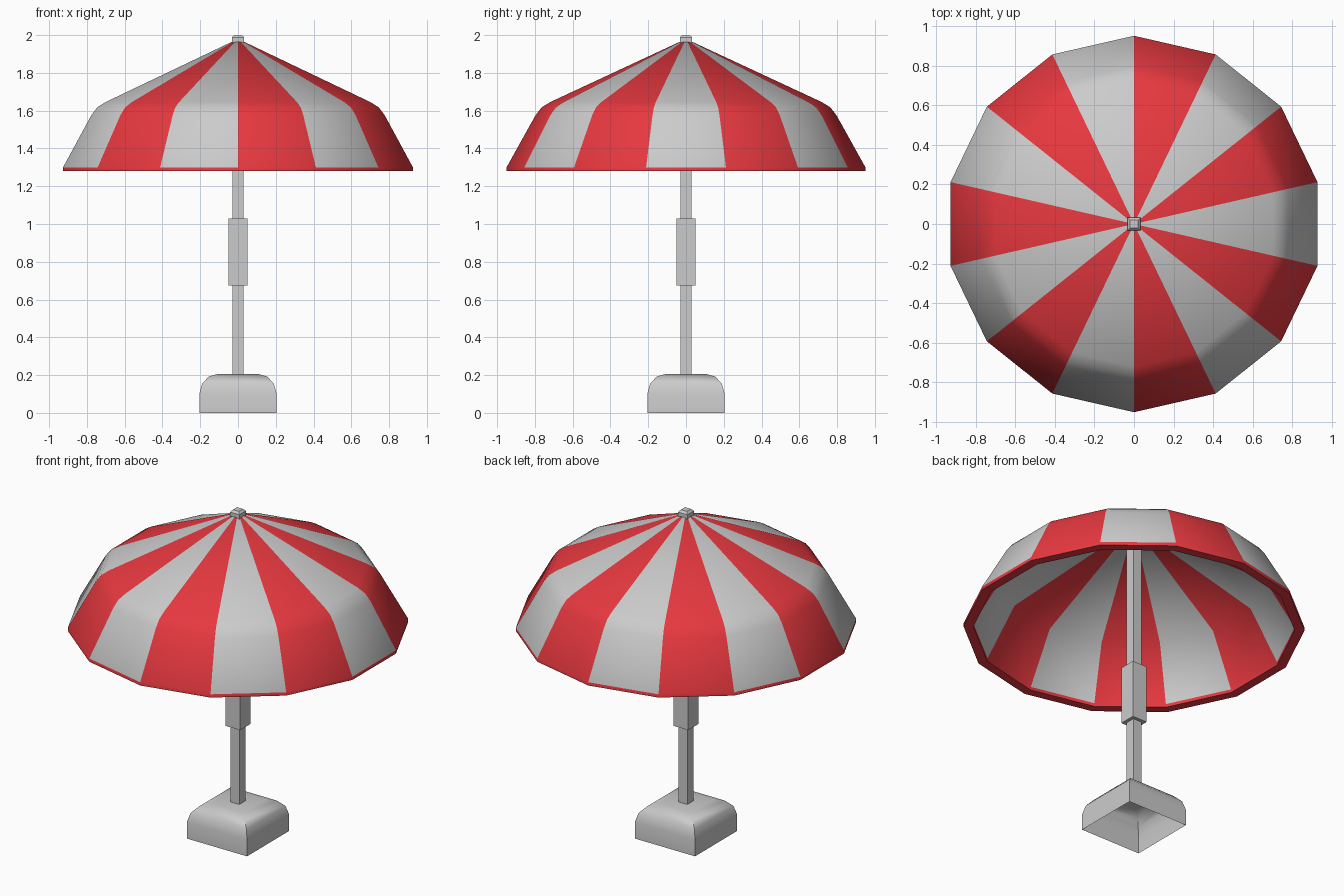
import bpy, bmesh, math

if "Cube" in bpy.data.objects:
    bpy.data.objects.remove(bpy.data.objects["Cube"])

red = bpy.data.materials.new("red_fabric")
red.diffuse_color = (0.8, 0.04, 0.05, 1)
red.use_nodes = True
red.node_tree.nodes["Principled BSDF"].inputs["Base Color"].default_value = red.diffuse_color


def lathe(name, profile, sides, start, cap_start=False, cap_end=False, is_red=None):
    """Spin a (radius, z) profile, listed from top to bottom, with few sides."""
    bm = bmesh.new()
    rings = []
    for r, z in profile:
        ring = []
        for k in range(sides):
            a = start + k * math.tau / sides
            ring.append(bm.verts.new((r * math.cos(a), r * math.sin(a), z)))
        rings.append(ring)
    for i in range(len(rings) - 1):
        up, low = rings[i], rings[i + 1]
        for k in range(sides):
            n = (k + 1) % sides
            face = bm.faces.new((up[k], low[k], low[n], up[n]))
            if is_red and is_red(i, k):
                face.material_index = 1
    if cap_start:
        bm.faces.new(rings[0])
    if cap_end:
        bm.faces.new(rings[-1][::-1])
    bmesh.ops.remove_doubles(bm, verts=bm.verts, dist=1e-5)
    mesh = bpy.data.meshes.new(name)
    bm.to_mesh(mesh)
    bm.free()
    if is_red:
        mesh.materials.append(None)
        mesh.materials.append(red)
    mesh.shade_smooth()
    mesh.set_sharp_from_angle(angle=math.radians(40))
    obj = bpy.data.objects.new(name, mesh)
    bpy.context.collection.objects.link(obj)
    return obj


def square(name, profile, **caps):
    """Square-section part from (half width, z) pairs."""
    return lathe(name, [(w * math.sqrt(2), z) for w, z in profile], 4, math.pi / 4, **caps)


# Canopy: outer shell, red hem, inner shell, with 14 alternating panels
canopy = [(0, 1.98), (0.72, 1.645), (0.765, 1.617), (0.797, 1.575), (0.95, 1.30),
          (0.95, 1.28), (0.895, 1.28), (0.895, 1.30),
          (0.73, 1.60), (0, 1.94)]
lathe("canopy", canopy, 14, math.pi / 2,
      is_red=lambda i, k: i in (4, 5, 6) or k % 2 == 1)

# Pole, sleeve and cap
square("pole", [(0.03, 1.96), (0.03, 0.19)], cap_start=True, cap_end=True)
square("sleeve", [(0.05, 1.03), (0.05, 0.675)], cap_start=True, cap_end=True)
square("top_cap", [(0.02, 2.0), (0.032, 1.987), (0.032, 1.955)], cap_start=True, cap_end=True)

# Rounded base, hollow underneath
square("base", [(0.11, 0.205), (0.155, 0.192), (0.19, 0.155), (0.205, 0.10), (0.205, 0)],
       cap_start=True)
